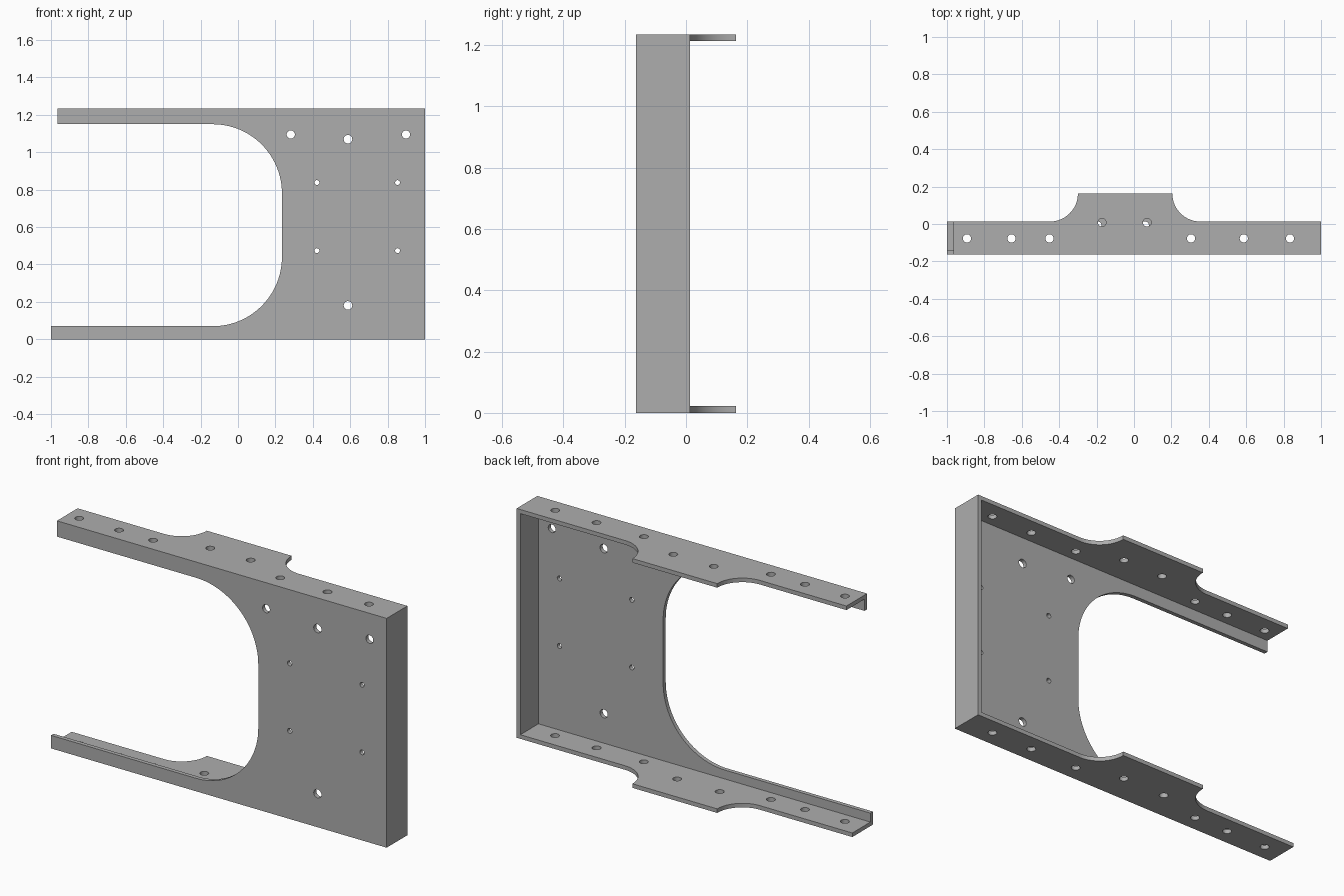
import bpy, bmesh, math
from mathutils import Matrix

if "Cube" in bpy.data.objects:
    bpy.data.objects.remove(bpy.data.objects["Cube"])

T = 0.022                     # sheet thickness
H = 1.235                     # overall height
FRONT, EDGE, TAB = -0.163, 0.013, 0.163

grey = bpy.data.materials.new("plain grey metal")
grey.use_nodes = True
colour = (0.42, 0.42, 0.42, 1)
grey.diffuse_color = colour
grey.node_tree.nodes["Principled BSDF"].inputs["Base Color"].default_value = colour


def arc(cx, cy, r, start, end, n=24):
    angles = [math.radians(start + (end - start) * i / n) for i in range(n + 1)]
    return [(cx + r * math.cos(a), cy + r * math.sin(a)) for a in angles]


def sheet(name, outline, holes, matrix):
    """Flat sheet cut from an outline, with round holes (x, y, radius)."""
    curve = bpy.data.curves.new(name, 'CURVE')
    curve.dimensions = '2D'
    curve.fill_mode = 'BOTH'
    curve.extrude = T / 2
    for loop in [outline] + [arc(x, y, r, 0, 345, 23) for x, y, r in holes]:
        spline = curve.splines.new('POLY')
        spline.points.add(len(loop) - 1)
        for point, (x, y) in zip(spline.points, loop):
            point.co = (x, y, 0, 1)
        spline.use_cyclic_u = True
    source = bpy.data.objects.new(name + " profile", curve)
    bpy.context.collection.objects.link(source)
    graph = bpy.context.evaluated_depsgraph_get()
    mesh = bpy.data.meshes.new_from_object(source.evaluated_get(graph))
    bpy.data.objects.remove(source)
    bm = bmesh.new()
    bm.from_mesh(mesh)
    bmesh.ops.remove_doubles(bm, verts=bm.verts, dist=1e-5)
    bmesh.ops.transform(bm, matrix=matrix, verts=bm.verts)
    bmesh.ops.recalc_face_normals(bm, faces=bm.faces)
    bm.to_mesh(mesh)
    bm.free()
    mesh.materials.clear()
    mesh.materials.append(grey)
    obj = bpy.data.objects.new(name, mesh)
    bpy.context.collection.objects.link(obj)
    bpy.ops.object.select_all(action='DESELECT')
    obj.select_set(True)
    bpy.context.view_layer.objects.active = obj
    bpy.ops.object.shade_smooth_by_angle(angle=math.radians(30))
    return obj


# Front plate with the rounded open cut-out and its mounting holes
LOW, HIGH, R, CUT = 0.07, 1.15, 0.37, 0.235
plate = [(-1, 0), (1, 0), (1, H), (-0.965, H), (-0.965, HIGH)]
plate += arc(CUT - R, HIGH - R, R, 90, 0)
plate += arc(CUT - R, LOW + R, R, 0, -90)
plate += [(-1, LOW)]
plate_holes = [(0.282, 1.095, 0.022), (0.898, 1.095, 0.022),
               (0.588, 1.07, 0.023), (0.588, 0.181, 0.023)]
plate_holes += [(x, z, 0.013) for x in (0.422, 0.853) for z in (0.474, 0.838)]
sheet("front_plate", plate, plate_holes,
      Matrix.Translation((0, FRONT + T / 2, 0)) @ Matrix.Rotation(math.pi / 2, 4, 'X'))


# Top and bottom flanges with the flared rear tab
def flange(name, left_end, z, tab_holes):
    r = TAB - EDGE
    outline = [(left_end, FRONT + T), (1, FRONT + T), (1, EDGE)]
    outline += arc(0.205 + r, TAB, r, 270, 180)
    outline += arc(-0.3 - r, TAB, r, 0, -90)
    outline += [(left_end, EDGE)]
    row = (-0.893, -0.655, -0.452, 0.305, 0.587, 0.834)
    holes = [(x, -0.077, 0.022) for x in row]
    holes += [(x, y, 0.022) for x, y in tab_holes]
    sheet(name, outline, holes, Matrix.Translation((0, 0, z)))


flange("top_flange", -0.965, H - T / 2, [(-0.171, 0.008), (0.07, 0.008)])
flange("bottom_flange", -1, T / 2, [(-0.195, -0.008), (0.058, -0.008)])

# Side wall closing the solid end
wall = [(FRONT + T, T), (EDGE, T), (EDGE, H - T), (FRONT + T, H - T)]
turn = Matrix(((0, 0, 1, 1 - T / 2), (1, 0, 0, 0), (0, 1, 0, 0), (0, 0, 0, 1)))
sheet("side_wall", wall, [], turn)
